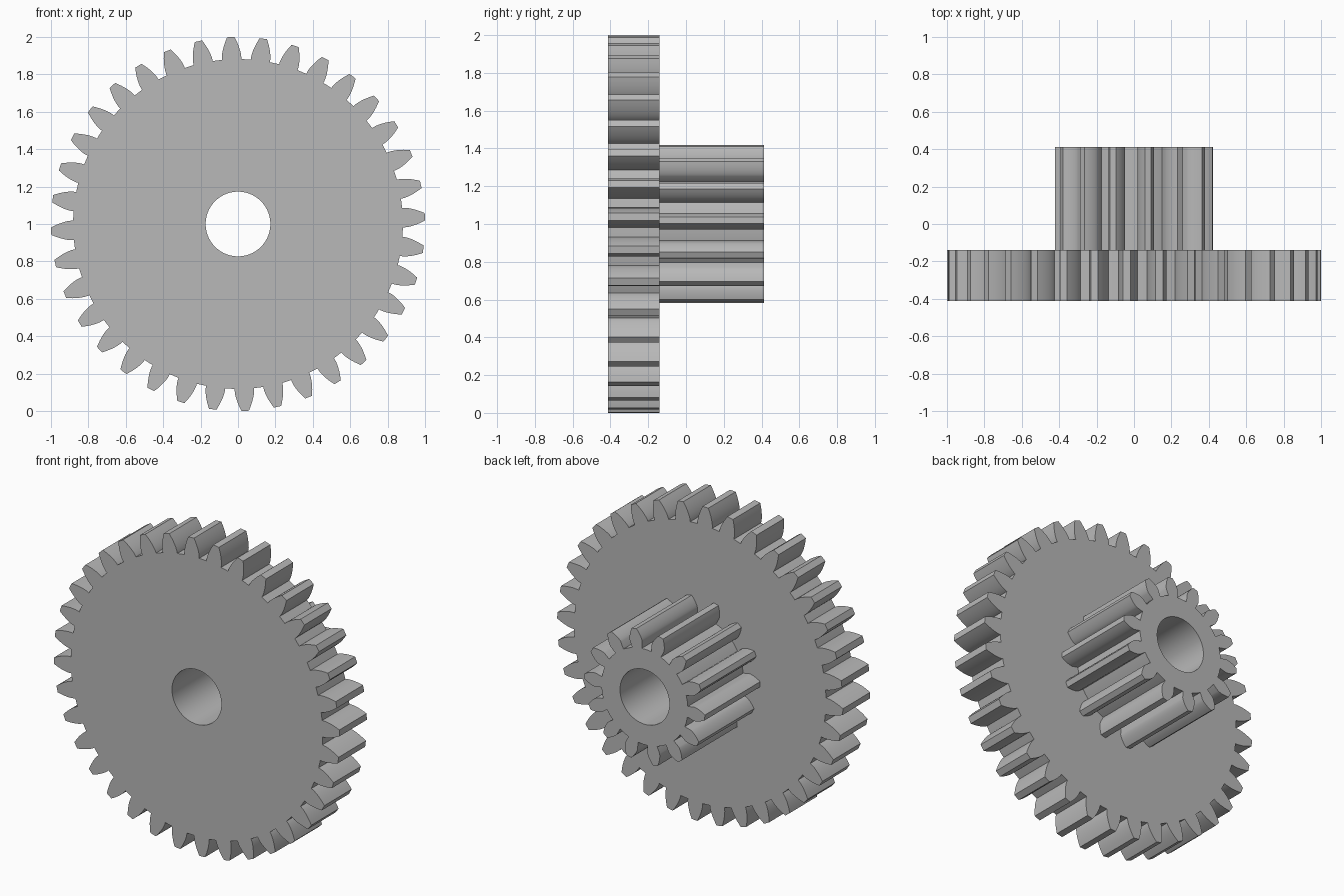
import bpy, bmesh, math
from mathutils import Vector

if "Cube" in bpy.data.objects:
    bpy.data.objects.remove(bpy.data.objects["Cube"], do_unlink=True)

MODULE = 2 / 38            # shared tooth size of both gears
PRESSURE = math.radians(20)
BORE = 0.173

grey = bpy.data.materials.new("plain grey")
grey.use_nodes = True
grey.diffuse_color = (0.48, 0.48, 0.48, 1)
grey.node_tree.nodes["Principled BSDF"].inputs["Base Color"].default_value = grey.diffuse_color


def involute(a):
    return math.tan(a) - a


def flank(teeth, undercut, steps=7):
    """(radius, half angle) pairs of one tooth side, root to tip."""
    pitch, root, tip = [MODULE * (teeth + k) / 2 for k in (0, -2.5, 2)]
    base = pitch * math.cos(PRESSURE)
    start = max(base, root)
    half = math.pi / (2 * teeth) + involute(PRESSURE)
    pts = [(root, half - undercut)]
    for i in range(steps + 1):
        r = start + (tip - start) * i / steps
        pts.append((r, half - involute(math.acos(min(1, base / r)))))
    return pts


def make_gear(name, teeth, phase, y0, y1, bore_steps, undercut=0.0):
    side = flank(teeth, undercut)
    root, gap = side[0][0], math.pi / teeth
    # One sector: valley middle, flank up, flank down, valley middle, bore arc
    sector = [(root, -gap)] + [(r, -a) for r, a in side]
    sector += [(r, a) for r, a in reversed(side)] + [(root, gap)]
    sector += [(BORE, gap - 2 * gap * i / bore_steps) for i in range(bore_steps + 1)]

    bm = bmesh.new()
    for t in range(teeth):
        turn = math.radians(phase) + 2 * gap * t
        bm.faces.new([bm.verts.new((r * math.cos(a + turn), y0, 1 + r * math.sin(a + turn)))
                      for r, a in sector])
    bmesh.ops.remove_doubles(bm, verts=bm.verts, dist=0.0001)

    # Thicken the flat outline along y
    grown = bmesh.ops.extrude_face_region(bm, geom=bm.faces[:], use_keep_orig=True)["geom"]
    moved = [v for v in grown if isinstance(v, bmesh.types.BMVert)]
    bmesh.ops.translate(bm, verts=moved, vec=Vector((0, y1 - y0, 0)))
    bmesh.ops.recalc_face_normals(bm, faces=bm.faces)

    mesh = bpy.data.meshes.new(name)
    bm.to_mesh(mesh)
    bm.free()
    mesh.materials.append(grey)
    obj = bpy.data.objects.new(name, mesh)
    bpy.context.collection.objects.link(obj)
    bpy.ops.object.select_all(action="DESELECT")
    obj.select_set(True)
    bpy.context.view_layer.objects.active = obj
    bpy.ops.object.shade_smooth_by_angle(angle=math.radians(30))


# Wide front gear and long small gear behind it
make_gear("large_gear", 36, 2.2, -0.413, -0.14, bore_steps=2)
make_gear("small_gear", 14, 2.6, -0.14, 0.413, bore_steps=5, undercut=0.015)
